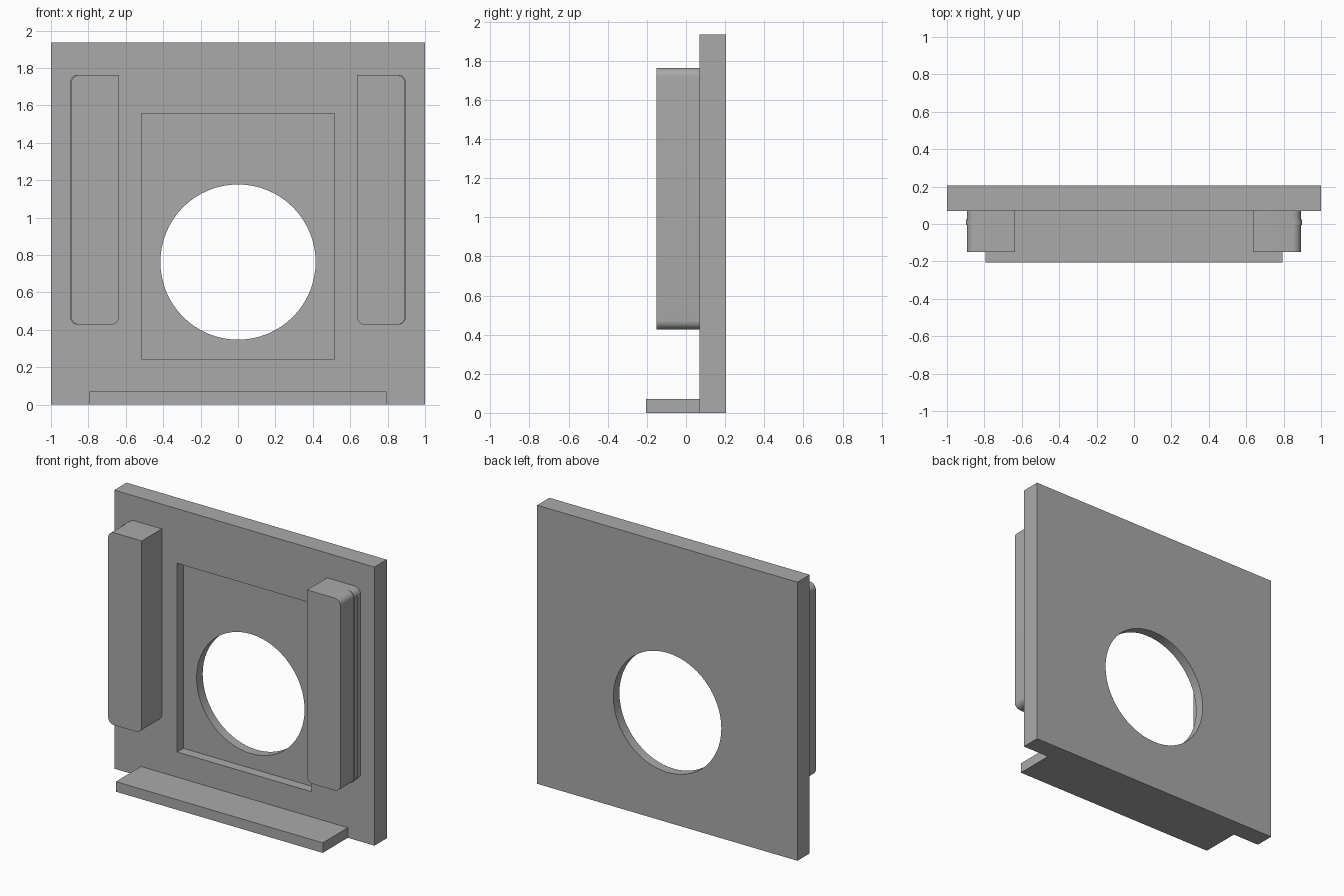
import bpy, bmesh, math
from mathutils import Vector

cube = bpy.data.objects.get("Cube")
if cube:
    bpy.data.objects.remove(cube, do_unlink=True)

grey = bpy.data.materials.new("matte grey")
grey.use_nodes = True
colour = (0.4, 0.4, 0.4, 1)
grey.diffuse_color = colour
grey.node_tree.nodes["Principled BSDF"].inputs["Base Color"].default_value = colour

FRONT, BACK = 0.07, 0.205   # plate faces


def extrude_profile(name, points, y0, y1):
    """Extrude an (x, z) outline along y."""
    bm = bmesh.new()
    face = bm.faces.new([bm.verts.new((x, y0, z)) for x, z in points])
    out = bmesh.ops.extrude_face_region(bm, geom=[face])
    moved = [v for v in out["geom"] if isinstance(v, bmesh.types.BMVert)]
    bmesh.ops.translate(bm, verts=moved, vec=Vector((0, y1 - y0, 0)))
    bmesh.ops.recalc_face_normals(bm, faces=bm.faces)
    mesh = bpy.data.meshes.new(name)
    bm.to_mesh(mesh)
    bm.free()
    mesh.materials.append(grey)
    obj = bpy.data.objects.new(name, mesh)
    bpy.context.collection.objects.link(obj)
    return obj


def rect(x0, x1, z0, z1):
    return [(x0, z0), (x1, z0), (x1, z1), (x0, z1)]


def arc(cx, cz, r, start, end, steps):
    angles = [math.radians(start + (end - start) * i / steps) for i in range(steps + 1)]
    return [(cx + r * math.cos(a), cz + r * math.sin(a)) for a in angles]


def rail_outline(side, grow=0.0, r=0.045):
    """Rail outline: rounded except at the inner top corner."""
    x0, x1, z0, z1 = 0.635, 0.893 + grow, 0.427, 1.763
    pts = arc(x0 + r, z0 + r, r, 180, 270, 8)
    pts += arc(x1 - r, z0 + r, r, 270, 360, 8)
    pts += arc(x1 - r, z1 - r, r, 0, 90, 8)
    pts.append((x0, z1))
    return [(side * x, z) for x, z in pts]


def smooth(obj):
    bpy.ops.object.select_all(action="DESELECT")
    obj.select_set(True)
    bpy.context.view_layer.objects.active = obj
    bpy.ops.object.shade_smooth_by_angle(angle=math.radians(30))


def cut(target, cutter):
    mod = target.modifiers.new(cutter.name, "BOOLEAN")
    mod.operation = "DIFFERENCE"
    mod.solver = "EXACT"
    mod.object = cutter
    bpy.context.view_layer.objects.active = target
    bpy.ops.object.modifier_apply(modifier=mod.name)
    bpy.data.objects.remove(cutter, do_unlink=True)


# Back plate with a shallow rectangular recess and a round opening
plate = extrude_profile("back_plate", rect(-1, 1, 0, 1.935), FRONT, BACK)
cut(plate, extrude_profile("recess_cutter", rect(-0.517, 0.517, 0.245, 1.555), -0.1, 0.138))
cut(plate, extrude_profile("opening_cutter", arc(0, 0.762, 0.415, 0, 354.375, 63), -0.3, 0.4))
smooth(plate)

# Side rails, each with a thin raised band on its outer side
for side, label in ((1, "left"), (-1, "right")):
    smooth(extrude_profile(label + "_rail", rail_outline(side), -0.15, FRONT))
    smooth(extrude_profile(label + "_rail_band", rail_outline(side, 0.006), -0.005, 0.025))

# Bottom ledge
extrude_profile("bottom_ledge", rect(-0.795, 0.795, 0, 0.07), -0.205, FRONT)
